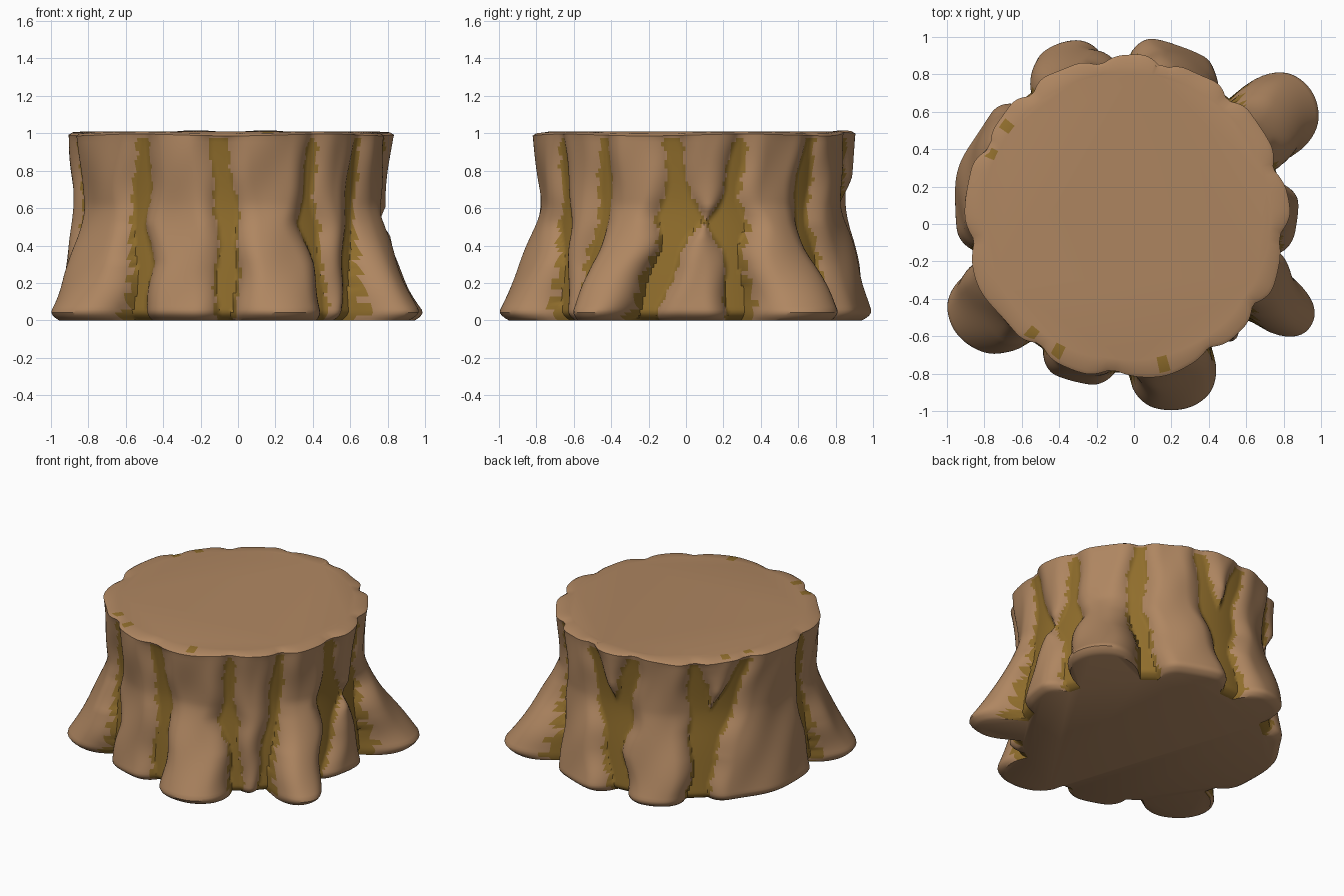
import bpy, bmesh
from math import sin, cos, exp, radians

cube = bpy.data.objects.get("Cube")
if cube:
    bpy.data.objects.remove(cube)


def make_material(name, color):
    mat = bpy.data.materials.new(name)
    mat.use_nodes = True
    mat.diffuse_color = color
    mat.node_tree.nodes["Principled BSDF"].inputs["Base Color"].default_value = color
    return mat


bark_brown = make_material("bark brown", (0.43, 0.24, 0.12, 1))
moss_olive = make_material("groove olive", (0.28, 0.155, 0.025, 1))

# Bark grooves around the trunk: angles at four heights, half width (degrees),
# widening at the fork, and reach of the root that follows each groove
KNOTS = (0, 0.3, 0.52, 1)
GROOVES = [
    ((-164, -166, -169, -171), 3, 0, 0.21),
    ((-126, -124, -128, -124), 3.5, 0, 0.04),
    ((-92, -91, -91, -95), 3.5, 0, 0.18),
    ((-55, -56, -59, -58), 2.3, 0.8, 0),
    ((-43, -41, -37, -35), 2.3, 0, 0.26),
    ((-18, -11, -5, -8), 4.5, 1.1, 0.03),
    ((16, 15, 13, 18), 3.5, 1.1, 0.31),
    ((53, 50, 46, 49), 3.5, 0, 0.08),
    ((94, 90, 86, 76), 5, 0.4, 0),
    ((94, 90, 91, 100), 5, 0.4, 0.11),
    ((130, 132, 132, 128), 5, 0.4, 0),
    ((130, 132, 138, 153), 5, 0.4, 0.04),
]
RIM_SPOTS = (-131, -119, -78, 141, 153)
COLUMNS, ROWS = 360, 48
CENTRE = (-0.04, 0.04)


def groove_angle(path, z):
    for i in range(len(KNOTS) - 1):
        if z <= KNOTS[i + 1]:
            t = (z - KNOTS[i]) / (KNOTS[i + 1] - KNOTS[i])
            return path[i] + t * (path[i + 1] - path[i])
    return path[-1]


def bark(angle, z):
    """Return distance from the groove edge, bark swell and root swell."""
    edges = []
    for i, (path, half, fork, reach) in enumerate(GROOVES):
        width = half * (1 + 0.2 * sin(17 * z + 2 * i)) * (1 - 0.55 * z ** 8)
        width *= 1 + fork * exp(-((z - 0.52) / 0.1) ** 2)
        if fork:
            width *= 1 - 0.25 * z
        edges.append((groove_angle(path, z), width, reach))
    first = edges[0]
    angle = first[0] + (angle - first[0]) % 360
    edges.append((first[0] + 360, first[1], 0))
    for (left, lw, reach), (right, rw, _) in zip(edges, edges[1:]):
        if left <= angle < right:
            gap = right - left - lw - rw
            dist = min(angle - left - lw, right - rw - angle)
            if gap <= 0 or dist <= 0:
                return 0, 0, 0
            ramp = 1 - (1 - min(1, dist / min(8, gap / 2))) ** 2
            dome = (4 * dist * (gap - dist) / gap ** 2) ** 0.45
            return dist, ramp * min(1, gap / 8), reach * dome
    return 0, 0, 0


def radius(angle, z):
    dist, swell, root = bark(angle, z)
    flare = min(1, max(0, 1 - (z - 0.05) / 0.57) ** 1.35)
    a = radians(angle)
    lumps = 0.007 * sin(9 * a + 7 * z) + 0.005 * sin(14 * a - 11 * z)
    waist = 0.018 * exp(-((z - 0.62) / 0.22) ** 2)
    tuck = 0.05 * max(0, 1 - z / 0.05) ** 2
    core = 0.79 + 0.02 * z + 0.02 * z ** 10 + 0.045 * flare - waist - tuck
    return core + swell * (0.05 - 0.015 * z ** 10 + lumps) + root * flare


bm = bmesh.new()


def add_ring(radius_at, height_at):
    ring = []
    for i in range(COLUMNS):
        deg = 360 * i / COLUMNS
        r, a = radius_at(deg), radians(deg)
        ring.append(bm.verts.new((CENTRE[0] + r * cos(a), CENTRE[1] + r * sin(a), height_at(deg))))
    return ring


def rim_height(deg):
    a = radians(deg)
    back = max(0, sin(a)) ** 6
    return 1.003 + 0.005 * sin(5 * a) + 0.014 * back * (1 + sin(11 * a)) / 2


# Trunk wall, denser near the rounded foot
heights = [(j / ROWS) ** 1.15 for j in range(ROWS)]
rings = [add_ring(lambda d, z=z: radius(d, z), lambda d, z=z: z) for z in heights]

# Rim and sawn top
rings.append(add_ring(lambda d: radius(d, 1), lambda d: rim_height(d) - 0.012))
rings.append(add_ring(lambda d: radius(d, 1) - 0.02, rim_height))
rings.append(add_ring(lambda d: 0.77, lambda d: 1.01))
for j, (low, high) in enumerate(zip(rings, rings[1:])):
    for i in range(COLUMNS):
        k = (i + 1) % COLUMNS
        face = bm.faces.new((low[i], low[k], high[k], high[i]))
        deg = 360 * (i + 0.5) / COLUMNS
        if j < ROWS - 1:
            # Olive groove floors with a ragged edge
            z = (heights[j] + heights[j + 1]) / 2
            edge = 0.8 + 0.5 * sin(61 * z + deg / 9)
            face.material_index = int(bark(deg, z)[0] < edge)
        elif j == ROWS + 1:
            # Olive flecks along the rim
            face.material_index = int(any((deg - s) % 360 < 4 for s in RIM_SPOTS))
bm.faces.new(rings[-1])
bm.faces.new(reversed(rings[0]))

mesh = bpy.data.meshes.new("tree_stump")
bm.to_mesh(mesh)
bm.free()
mesh.materials.append(bark_brown)
mesh.materials.append(moss_olive)
stump = bpy.data.objects.new("tree_stump", mesh)
bpy.context.collection.objects.link(stump)
bpy.context.view_layer.objects.active = stump
stump.select_set(True)
bpy.ops.object.shade_smooth_by_angle(angle=radians(40))
